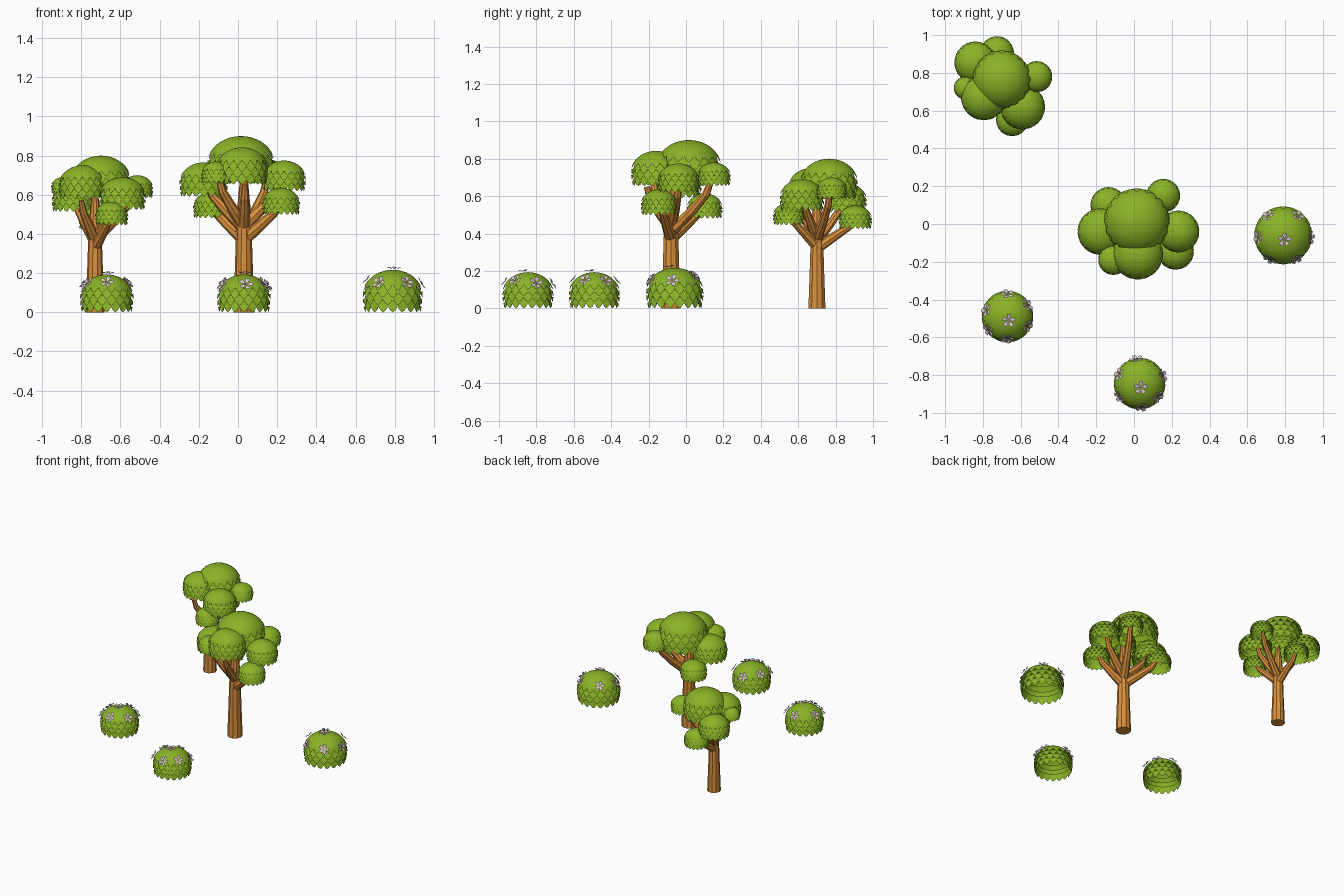
import bpy, bmesh, math, random
from mathutils import Vector

if "Cube" in bpy.data.objects:
    bpy.data.objects.remove(bpy.data.objects["Cube"])

random.seed(4)


def material(name, col):
    m = bpy.data.materials.new(name)
    m.diffuse_color = (*col, 1)
    m.use_nodes = True
    m.node_tree.nodes["Principled BSDF"].inputs["Base Color"].default_value = m.diffuse_color
    return m


LEAF = material("leaf green", (0.25, 0.45, 0.02))
BARK = material("orange bark", (0.70, 0.28, 0.045))
PETAL = material("pale lilac petal", (0.72, 0.56, 0.68))
HEART = material("pink flower centre", (0.45, 0.22, 0.38))


def finish(bm, name, mats):
    me = bpy.data.meshes.new(name)
    bm.to_mesh(me)
    bm.free()
    for m in mats:
        me.materials.append(m)
    return me


def place(me, name, loc, size=1.0):
    ob = bpy.data.objects.new(name, me)
    bpy.context.collection.objects.link(ob)
    ob.location = loc
    ob.scale = (size,) * 3
    return ob


# Leaf clump of unit radius, 1.4 high: smooth dome over layered toothed skirts
EQ, TOP, LOW = 0.55, 0.85, 1.4
TEETH, SUB = 18, 4
COLS = TEETH * SUB


def dome_r(z):
    h = TOP if z > EQ else LOW
    return math.sqrt(max(0, 1 - ((z - EQ) / h) ** 2))


def skin(bm, rings):
    for a, b in zip(rings, rings[1:]):
        for i in range(COLS):
            j = (i + 1) % COLS
            f = bm.faces.new((a[i], b[i], b[j], a[j]))
            f.smooth = True


def clump_mesh():
    bm = bmesh.new()
    for layer, tip in enumerate((0.72, 0.48, 0.24, 0.0)):
        root = tip + 0.2

        def ring(z, k=1.0, tooth=0.0):
            out = []
            for i in range(COLS):
                a = 2 * math.pi * (i + layer * SUB / 2) / COLS
                zz = z + tooth * (0.0, 0.3, 1.0, 0.3)[i % SUB]
                r = dome_r(zz) * k
                out.append(bm.verts.new((r * math.cos(a), r * math.sin(a), zz)))
            return out

        if layer == 0:
            # rounded cap
            end = math.acos((root - EQ) / TOP)
            rings = [ring(EQ + TOP * math.cos(end * k / 7)) for k in range(1, 8)]
            pole = bm.verts.new((0, 0, EQ + TOP))
            for i in range(COLS):
                bm.faces.new((pole, rings[0][i], rings[0][(i + 1) % COLS])).smooth = True
            rings.append(ring(tip, 1.0, 0.2))
        else:
            # skirt tucked under the layer above and flaring to the tips
            rings = [ring(root + 0.2, 0.86), ring(root, 0.94), ring(tip, 0.99, 0.2)]
        skin(bm, rings)
    return finish(bm, "leaf_clump", [LEAF])


CLUMP = clump_mesh()


# Tapered tube through points, used for trunks and branches
def tube(name, pts, radii, sides):
    bm = bmesh.new()
    pts = [Vector(p) for p in pts]
    rings = []
    for k, (p, r) in enumerate(zip(pts, radii)):
        d = (pts[min(k + 1, len(pts) - 1)] - pts[max(k - 1, 0)]).normalized()
        u = d.cross(Vector((0.0, 1.0, 0.0)))
        u.normalize()
        v = d.cross(u)
        rings.append([bm.verts.new(p + r * (math.cos(2 * math.pi * i / sides) * u +
                                            math.sin(2 * math.pi * i / sides) * v))
                      for i in range(sides)])
    for a, b in zip(rings, rings[1:]):
        for i in range(sides):
            j = (i + 1) % sides
            bm.faces.new((a[i], a[j], b[j], b[i]))
    bm.faces.new(rings[0][::-1])
    bm.faces.new(rings[-1])
    bmesh.ops.recalc_face_normals(bm, faces=bm.faces)
    place(finish(bm, name, [BARK]), name, (0, 0, 0))


def tree(name, x, y, fork, r, tip, clumps, branches):
    tube(name + "_trunk",
         [(x, y, 0), (x, y, fork * 0.5), (x, y, fork), (x, y, fork + 0.12), (x, y, tip)],
         [r, r * 0.86, r * 0.74, r * 0.62, r * 0.3], 10)
    for bx, by, bz, start in branches:
        mid = (x + (bx - x) * 0.5, y + (by - y) * 0.5, start + (bz - start) * 0.3)
        far = (x + (bx - x) * 0.85, y + (by - y) * 0.85, start + (bz - start) * 0.65)
        tube(name + "_branch", [(x, y, start - 0.03), mid, far, (bx, by, bz)],
             [r * 0.6, r * 0.5, r * 0.4, r * 0.28], 8)
    for cx, cy, top, cr in clumps:
        place(CLUMP, name + "_leaf_clump", (cx, cy, top - 1.4 * cr), cr)


# Large tree: clumps are x, y, top, radius; branches are end x, y, z and start z
tree("large_tree", 0.03, -0.08, 0.42, 0.054, 0.72,
     [(0.015, 0.015, 0.90, 0.175), (-0.175, -0.04, 0.765, 0.125),
      (0.235, -0.04, 0.775, 0.112), (0.02, -0.16, 0.842, 0.135),
      (0.155, 0.15, 0.78, 0.09), (-0.135, 0.10, 0.615, 0.096),
      (0.22, -0.145, 0.635, 0.098), (-0.11, -0.19, 0.77, 0.08)],
     [(-0.135, 0.09, 0.56, 0.40), (0.215, -0.13, 0.57, 0.40),
      (-0.16, -0.05, 0.67, 0.46), (0.215, -0.04, 0.67, 0.47),
      (0.035, -0.21, 0.65, 0.46), (0.15, 0.14, 0.70, 0.44),
      (-0.10, -0.18, 0.70, 0.47)])

# Small tree
tree("small_tree", -0.73, 0.70, 0.36, 0.048, 0.62,
     [(-0.70, 0.765, 0.80, 0.155), (-0.84, 0.855, 0.67, 0.112),
      (-0.795, 0.67, 0.75, 0.122), (-0.59, 0.62, 0.69, 0.12),
      (-0.515, 0.78, 0.70, 0.083), (-0.725, 0.905, 0.55, 0.09),
      (-0.895, 0.72, 0.69, 0.06), (-0.645, 0.55, 0.565, 0.086)],
     [(-0.725, 0.90, 0.48, 0.35), (-0.65, 0.56, 0.51, 0.36),
      (-0.83, 0.84, 0.59, 0.39), (-0.60, 0.63, 0.60, 0.40),
      (-0.53, 0.77, 0.63, 0.40), (-0.80, 0.60, 0.57, 0.40)])


# Five-petal flower of unit radius, petals lifted a little
def flower_mesh():
    bm = bmesh.new()
    for k in range(5):
        a = 2 * math.pi * k / 5
        outline = [(0.12, 0), (0.5, -0.27), (0.85, -0.28), (0.98, -0.12), (0.86, 0),
                   (0.98, 0.12), (0.85, 0.28), (0.5, 0.27)]
        bm.faces.new([bm.verts.new((p * math.cos(a) - q * math.sin(a),
                                    p * math.sin(a) + q * math.cos(a), 0.2 * p))
                      for p, q in outline])
    centre = bm.faces.new([bm.verts.new((0.17 * math.cos(t * math.pi / 4),
                                         0.17 * math.sin(t * math.pi / 4), 0.09))
                           for t in range(8)])
    centre.material_index = 1
    return finish(bm, "flower", [PETAL, HEART])


FLOWER = flower_mesh()

# Flowering bushes: one flower near the top, the others in a ring
for x, y, r, angles in [(-0.67, -0.49, 0.138, (90, 163, 30, 335, 270, 215)),
                        (0.03, -0.845, 0.138, (98, 20, 213, 325, 275, 155)),
                        (0.79, -0.06, 0.155, (128, 53, 185, 355, 240, 300))]:
    place(CLUMP, "bush", (x, y, 0), r)
    for k, ang in enumerate((285,) + angles):
        a = math.radians(ang)
        rad = 0.15 if k == 0 else random.uniform(0.78, 0.9)
        z = EQ + TOP * math.sqrt(1 - rad * rad)
        p = Vector((rad * math.cos(a), rad * math.sin(a), z))
        n = Vector((p.x, p.y, (z - EQ) / TOP ** 2)).normalized()
        f = place(FLOWER, "bush_flower", Vector((x, y, 0)) + r * p + 0.006 * n, 0.038)
        f.rotation_euler = n.to_track_quat('Z', 'Y').to_euler()
